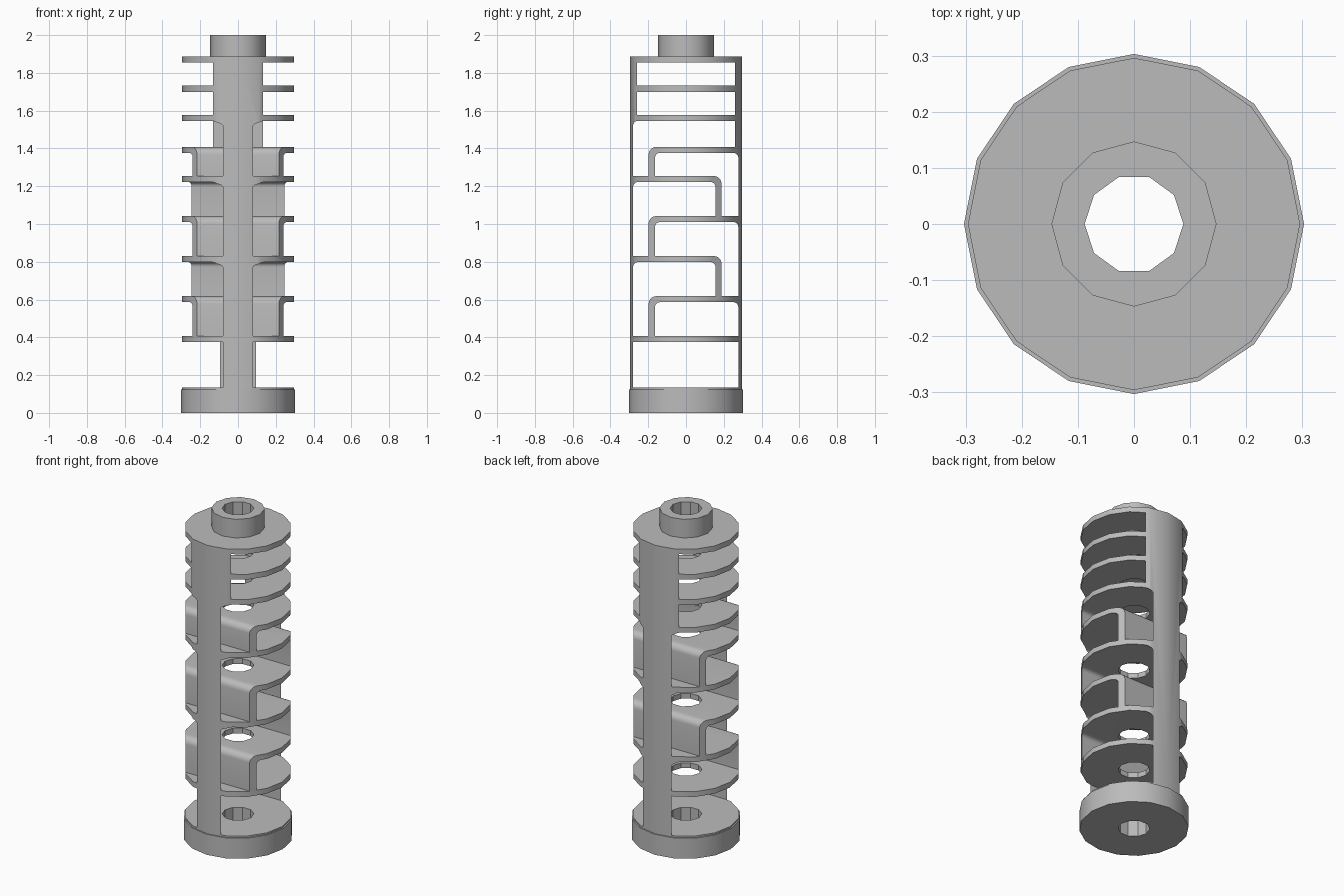
import bpy, bmesh, math
from mathutils import Vector

cube = bpy.data.objects.get("Cube")
if cube:
    bpy.data.objects.remove(cube, do_unlink=True)

grey = bpy.data.materials.new("plain grey")
grey.use_nodes = True
grey.diffuse_color = (0.5, 0.5, 0.5, 1)
grey.node_tree.nodes["Principled BSDF"].inputs["Base Color"].default_value = (0.5, 0.5, 0.5, 1)


def finish(bm, name):
    bmesh.ops.recalc_face_normals(bm, faces=bm.faces)
    me = bpy.data.meshes.new(name)
    bm.to_mesh(me)
    bm.free()
    me.materials.append(grey)
    ob = bpy.data.objects.new(name, me)
    bpy.context.collection.objects.link(ob)
    return ob


def prism(bm, loop, direction):
    """Extrude a closed loop of points along a direction."""
    face = bm.faces.new([bm.verts.new(p) for p in loop])
    out = bmesh.ops.extrude_face_region(bm, geom=[face])
    moved = [v for v in out["geom"] if isinstance(v, bmesh.types.BMVert)]
    bmesh.ops.translate(bm, verts=moved, vec=direction)


def cylinder(name, sides, radius, z0, z1):
    bm = bmesh.new()
    ring = [(radius * math.cos(math.tau * i / sides), radius * math.sin(math.tau * i / sides), z0)
            for i in range(sides)]
    prism(bm, ring, (0, 0, z1 - z0))
    return finish(bm, name)


def rounded(points, steps=5):
    """Round each (y, z, radius) corner of a side profile."""
    loop = []
    for i, (y, z, r) in enumerate(points):
        p = Vector((0, y, z))
        if not r:
            loop.append(p)
            continue
        a = p + (Vector((0, *points[i - 1][:2])) - p).normalized() * r
        b = p + (Vector((0, *points[(i + 1) % len(points)][:2])) - p).normalized() * r
        centre = a + b - p
        for k in range(steps + 1):
            t = math.pi / 2 * k / steps
            loop.append(centre + (a - centre) * math.cos(t) + (b - centre) * math.sin(t))
    return loop


def cut(ob, cutter):
    mod = ob.modifiers.new("cut", 'BOOLEAN')
    mod.operation, mod.solver, mod.object = 'DIFFERENCE', 'EXACT', cutter
    bpy.context.view_layer.objects.active = ob
    bpy.ops.object.modifier_apply(modifier=mod.name)


# Side profile: strip faces, baffle wall faces, plate thickness
FRONT, BACK, NECK_STRIP = -0.28, 0.277, 0.26
FW_OUT, FW_IN, BW_IN, BW_OUT = -0.198, -0.164, 0.156, 0.188
T, BIG, SMALL = 0.032, 0.04, 0.025
levels = [0.406, 0.618, 0.83, 1.042, 1.254, 1.408]


def box(y0, y1, z0, z1):
    return [(y0, z0, 0), (y1, z0, 0), (y1, z1, 0), (y0, z1, 0)]


def front_passage(z0, z1, z2, end, end_r):
    return [(FRONT, z0, 0), (FW_OUT, z0, 0), (FW_OUT, z1, BIG),
            (end, z1, 0), (end, z2 - T, end_r), (FRONT, z2 - T, SMALL)]


def back_passage(z0, z1, z2):
    return [(BW_OUT, z0, 0), (BACK, z0, 0), (BACK, z2 - T, SMALL),
            (FW_IN, z2 - T, SMALL), (FW_IN, z1, 0), (BW_OUT, z1, BIG)]


# Openings that leave the zigzag baffles, plates and edge strips
a, b, c, d, e, f = levels
openings = [
    box(FRONT, BACK, 0.135, a - T),
    [(FW_IN, a, 0), (BACK, a, 0), (BACK, b - T, SMALL), (FW_IN, b - T, SMALL)],
    front_passage(a, b, c, BW_IN, SMALL),
    back_passage(b, c, d),
    front_passage(c, d, e, BW_IN, SMALL),
    back_passage(d, e, f),
    front_passage(e, f, 1.578, NECK_STRIP, 0),
    box(-NECK_STRIP, NECK_STRIP, 1.578, 1.70),
    box(-NECK_STRIP, NECK_STRIP, 1.732, 1.854),
]
bm = bmesh.new()
for points in openings:
    prism(bm, [p - Vector((0.4, 0, 0)) for p in rounded(points)], (0.8, 0, 0))
slots = finish(bm, "slot_cutter")
bore = cylinder("bore_cutter", 10, 0.088, -0.1, 2.1)

# Solid parts
body = cylinder("baffle_body", 16, 0.296, 0.125, 1.886)
base = cylinder("base_ring", 16, 0.303, 0, 0.125)
neck = cylinder("top_collar", 12, 0.147, 1.886, 2)

cut(body, slots)
for ob in (body, base, neck):
    cut(ob, bore)
for cutter in (slots, bore):
    bpy.data.objects.remove(cutter, do_unlink=True)

# Smooth the round sides, keep edges crisp
for ob in (body, base, neck):
    bpy.ops.object.select_all(action='DESELECT')
    ob.select_set(True)
    bpy.context.view_layer.objects.active = ob
    bpy.ops.object.shade_smooth_by_angle(angle=math.radians(31))
